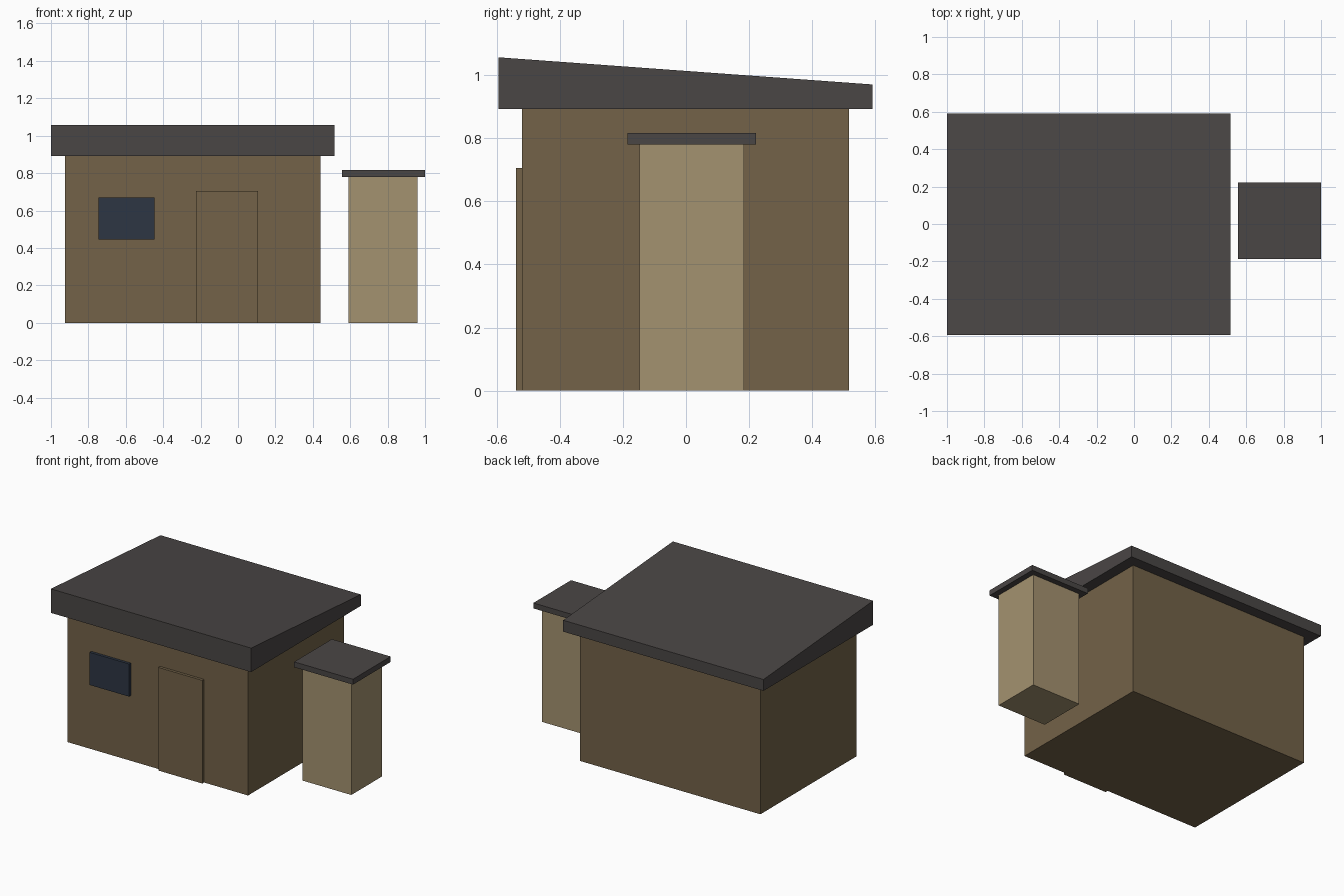
import bpy

if "Cube" in bpy.data.objects:
    bpy.data.objects.remove(bpy.data.objects["Cube"])


def material(name, rgb):
    """Flat colour from 0-255 sRGB, stored as linear."""
    def lin(c):
        c /= 255
        return c / 12.92 if c <= 0.04045 else ((c + 0.055) / 1.055) ** 2.4
    m = bpy.data.materials.new(name)
    m.diffuse_color = (*[lin(c) for c in rgb], 1)
    m.use_nodes = True
    m.node_tree.nodes["Principled BSDF"].inputs["Base Color"].default_value = m.diffuse_color
    return m


def block(name, x, y, z, mat, back_top=None):
    """Box from (min, max) ranges; back_top lowers or raises the rear top edge."""
    (x0, x1), (y0, y1), (z0, z1) = x, y, z
    zb = z1 if back_top is None else back_top
    side = [(y0, z0), (y1, z0), (y1, zb), (y0, z1)]
    verts = [(px, py, pz) for px in (x0, x1) for py, pz in side]
    faces = [(3, 2, 1, 0), (4, 5, 6, 7)]
    faces += [(i, (i + 1) % 4, (i + 1) % 4 + 4, i + 4) for i in range(4)]
    mesh = bpy.data.meshes.new(name)
    mesh.from_pydata(verts, [], faces)
    mesh.materials.append(mat)
    obj = bpy.data.objects.new(name, mesh)
    bpy.context.collection.objects.link(obj)
    return obj


wall_brown = material("wall brown", (115, 98, 72))
light_tan = material("light tan", (164, 146, 112))
roof_grey = material("roof grey", (74, 70, 69))
window_blue = material("window blue", (45, 54, 68))

# Main hut with a roof sloping down to the back
block("hut_walls", (-0.925, 0.44), (-0.52, 0.517), (0, 0.892), wall_brown)
block("hut_roof", (-1.0, 0.515), (-0.594, 0.591), (0.892, 1.056), roof_grey, back_top=0.97)

# Door and window standing slightly proud of the front wall
block("door", (-0.225, 0.108), (-0.539, -0.52), (0, 0.705), wall_brown)
block("window", (-0.745, -0.447), (-0.539, -0.52), (0.446, 0.669), window_blue)

# Separate small outhouse with a flat cap
block("outhouse_walls", (0.592, 0.96), (-0.147, 0.183), (0, 0.78), light_tan)
block("outhouse_roof", (0.555, 1.0), (-0.186, 0.221), (0.78, 0.817), roof_grey)
